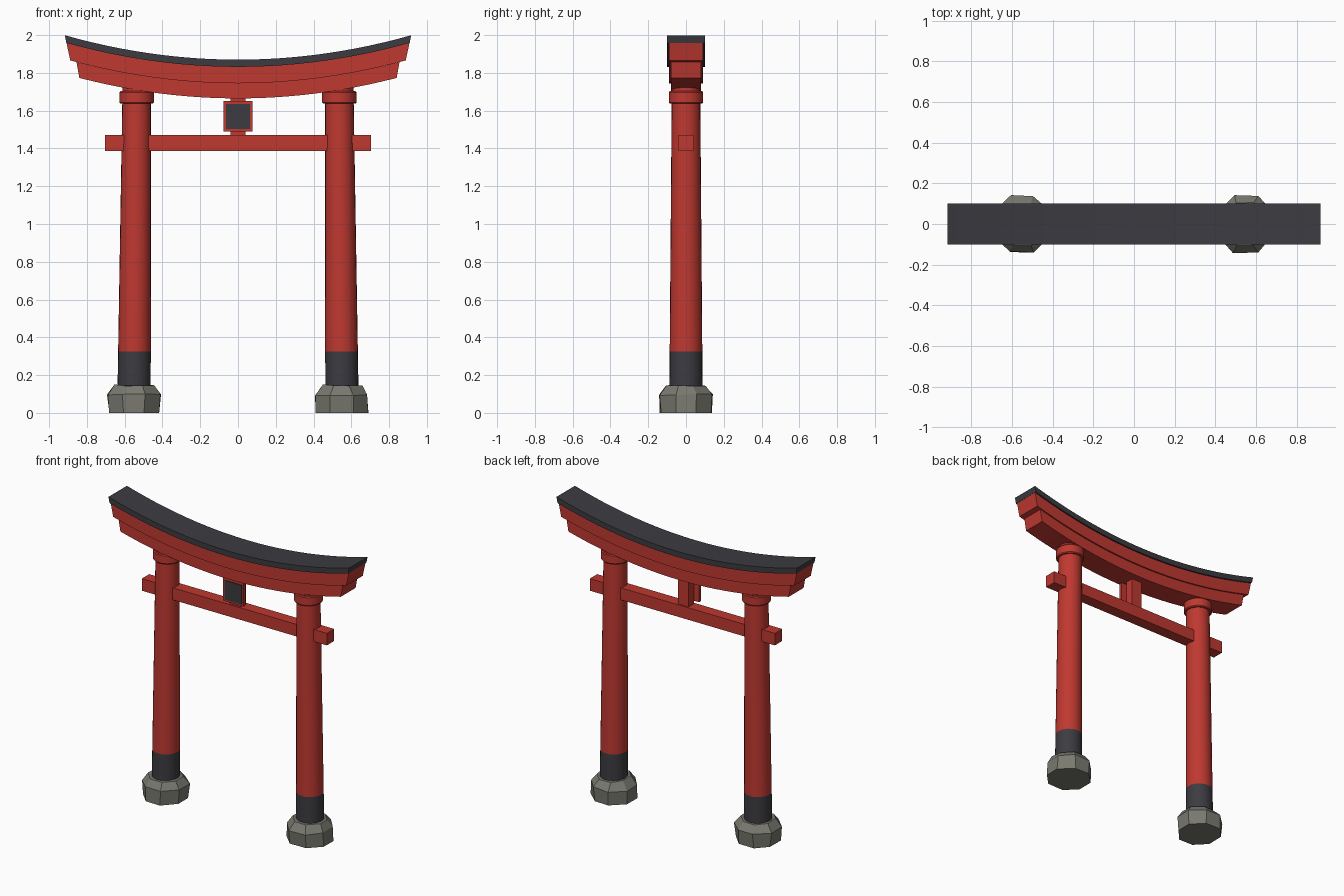
import bpy, bmesh, math, random
from mathutils import Vector

if "Cube" in bpy.data.objects:
    bpy.data.objects.remove(bpy.data.objects["Cube"])

random.seed(4)


def material(name, rgb):
    m = bpy.data.materials.new(name)
    m.diffuse_color = (*rgb, 1)
    m.use_nodes = True
    m.node_tree.nodes["Principled BSDF"].inputs["Base Color"].default_value = m.diffuse_color
    return m


RED = material("vermilion red", (0.52, 0.04, 0.03))
BLACK = material("charcoal black", (0.045, 0.045, 0.053))
STONE = material("grey stone", (0.19, 0.19, 0.16))


def finish(bm, name, mats, smooth=False):
    bmesh.ops.recalc_face_normals(bm, faces=bm.faces)
    me = bpy.data.meshes.new(name)
    bm.to_mesh(me)
    bm.free()
    for m in mats:
        me.materials.append(m)
    ob = bpy.data.objects.new(name, me)
    bpy.context.collection.objects.link(ob)
    if smooth:
        bpy.ops.object.select_all(action='DESELECT')
        bpy.context.view_layer.objects.active = ob
        ob.select_set(True)
        bpy.ops.object.shade_smooth_by_angle(angle=math.radians(30))
    return ob


def box(name, lo, hi, mat):
    lo, hi = Vector(lo), Vector(hi)
    bm = bmesh.new()
    bmesh.ops.create_cube(bm, size=1)
    for v in bm.verts:
        v.co = (lo + hi) / 2 + v.co * (hi - lo)
    return finish(bm, name, [mat])


def loft(bm, rings):
    """Skin a list of vertex rings and cap both ends."""
    rings = [[bm.verts.new(p) for p in r] for r in rings]
    n = len(rings[0])
    for a, b in zip(rings, rings[1:]):
        for i in range(n):
            j = (i + 1) % n
            bm.faces.new((a[i], a[j], b[j], b[i]))
    bm.faces.new(rings[0])
    bm.faces.new(rings[-1])


def circle(cx, z, r, n, turn=0.0):
    return [(cx + r * math.cos(math.tau * i / n + turn),
             r * math.sin(math.tau * i / n + turn), z) for i in range(n)]


def curved_beam(name, x_top, x_bot, z_top, z_bot, half_depth, mat, n=24):
    """Beam sagging in the middle; ends slant inwards towards the bottom."""
    def point(half, z, t, y):
        x = half * t
        return (x, y, z + 0.13 * (x / 0.92) ** 2)
    rings = []
    for i in range(n + 1):
        t = 2 * i / n - 1
        rings.append([point(x_bot, z_bot, t, -half_depth), point(x_top, z_top, t, -half_depth),
                      point(x_top, z_top, t, half_depth), point(x_bot, z_bot, t, half_depth)])
    bm = bmesh.new()
    loft(bm, rings)
    finish(bm, name, [mat], smooth=True)


# Curved roof cap and the two beams below it
curved_beam("roof_cap", 0.917, 0.909, 1.87, 1.832, 0.10, BLACK)
curved_beam("upper_beam", 0.908, 0.888, 1.832, 1.745, 0.09, RED)
curved_beam("lower_beam", 0.855, 0.84, 1.745, 1.665, 0.08, RED)

# Straight tie beam, strut and plaque
box("tie_beam", (-0.705, -0.04, 1.387), (0.705, 0.04, 1.47), RED)
box("centre_strut", (-0.04, -0.03, 1.46), (0.04, 0.03, 1.68), RED)
box("plaque_frame", (-0.078, -0.05, 1.49), (0.078, -0.03, 1.65), RED)
box("plaque_panel", (-0.064, -0.056, 1.503), (0.064, -0.049, 1.635), BLACK)

for side, label in ((-1, "left"), (1, "right")):
    # Leaning, tapered pillar with a dark foot
    rings = []
    for z in (0.12, 0.325, 1.74):
        t = (z - 0.12) / 1.62
        rings.append(circle(side * (0.55 - 0.014 * t), z, 0.088 - 0.013 * t, 24))
    bm = bmesh.new()
    loft(bm, rings)
    for f in bm.faces:
        f.material_index = 1 if f.calc_center_median().z < 0.325 else 0
    finish(bm, label + "_pillar", [RED, BLACK], smooth=True)

    # Collar under the beams
    bm = bmesh.new()
    cx = side * 0.537
    loft(bm, [circle(cx, z, r, 24) for z, r in
              ((1.638, 0.086), (1.644, 0.091), (1.697, 0.091), (1.703, 0.086))])
    finish(bm, label + "_collar", [RED], smooth=True)

    # Rough octagonal foundation stone
    bm = bmesh.new()
    loft(bm, [circle(side * 0.55, z, r, 8, math.pi / 8) for z, r in
              ((0, 0.147), (0.095, 0.15), (0.146, 0.112))])
    for v in bm.verts:
        v.co.x += random.uniform(-0.006, 0.006)
        v.co.y += random.uniform(-0.005, 0.005)
        if v.co.z > 0.01:
            v.co.z += random.uniform(-0.005, 0.005)
    finish(bm, label + "_stone", [STONE])
